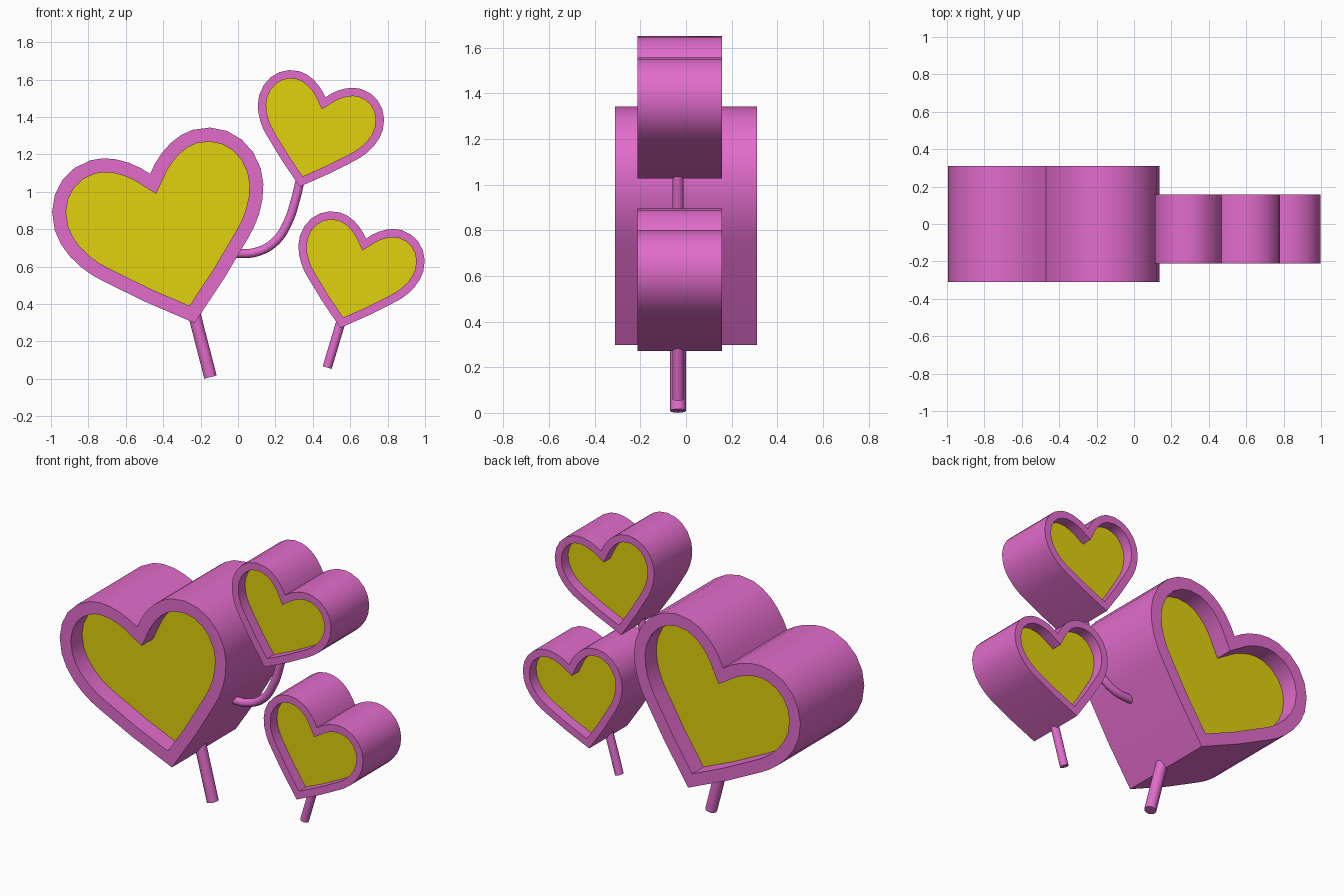
import bpy, bmesh, math
from mathutils import Vector
from mathutils.geometry import interpolate_bezier

if "Cube" in bpy.data.objects:
    bpy.data.objects.remove(bpy.data.objects["Cube"])


def material(name, color):
    m = bpy.data.materials.new(name)
    m.diffuse_color = color
    m.use_nodes = True
    m.node_tree.nodes["Principled BSDF"].inputs["Base Color"].default_value = m.diffuse_color
    return m


PINK = material("pink", (0.76, 0.15, 0.60, 1))
YELLOW = material("yellow", (0.75, 0.64, 0.004, 1))


def heart_outline():
    # right half: notch -> lobe top -> widest point -> flank -> tip at origin
    segs = [((0, .832), (.06, .91), (.17, .993), (.285, .993)),
            ((.285, .993), (.45, .993), (.575, .86), (.575, .69)),
            ((.575, .69), (.575, .55), (.48, .42), (.405, .355))]
    half = []
    for s in segs:
        half += interpolate_bezier(*[Vector(p) for p in s], 6)[:-1]
    half += [Vector((.405, .355)), Vector((.225, .188)), Vector((0, 0))]
    left = [Vector((-p.x, p.y)) for p in reversed(half[1:-1])]
    return [Vector((p[0], p[1])) for p in half + left]


def inset(pts, d):
    # mitred inward offset of a clockwise outline
    out = []
    for i, p in enumerate(pts):
        a = (p - pts[i - 1]).normalized()
        b = (pts[(i + 1) % len(pts)] - p).normalized()
        na, nb = Vector((a.y, -a.x)), Vector((b.y, -b.x))
        out.append(p + (na + nb) * (d / (1 + na.dot(nb))))
    return out


def loop(bm, pts, y):
    return [bm.verts.new((p.x, y, p.y)) for p in pts]


def bridge(bm, a, b):
    n = len(a)
    for i in range(n):
        j = (i + 1) % n
        bm.faces.new((a[i], a[j], b[j], b[i]))


def finish(bm, name, mat, loc, tilt, scale):
    bmesh.ops.recalc_face_normals(bm, faces=bm.faces)
    me = bpy.data.meshes.new(name)
    bm.to_mesh(me)
    bm.free()
    me.materials.append(mat)
    ob = bpy.data.objects.new(name, me)
    bpy.context.collection.objects.link(ob)
    ob.location = loc
    ob.rotation_euler = (0, math.radians(tilt), 0)
    ob.scale = (scale,) * 3
    bpy.ops.object.select_all(action='DESELECT')
    ob.select_set(True)
    bpy.context.view_layer.objects.active = ob
    bpy.ops.object.shade_smooth_by_angle(angle=math.radians(30))


OUTER = heart_outline()


def heart(name, loc, tilt, scale):
    # thick frame: outer wall, front rim, inner wall, back rim
    inner = inset(OUTER, 0.074)
    bm = bmesh.new()
    rings = [loop(bm, OUTER, -.31), loop(bm, inner, -.31),
             loop(bm, inner, .31), loop(bm, OUTER, .31)]
    for i in range(4):
        bridge(bm, rings[i], rings[(i + 1) % 4])
    finish(bm, name + "_frame", PINK, loc, tilt, scale)
    # recessed filling, slightly embedded in the frame
    core = inset(OUTER, 0.066)
    bm = bmesh.new()
    f, b = loop(bm, core, -.20), loop(bm, core, .20)
    bridge(bm, f, b)
    bm.faces.new(f)
    bm.faces.new(b)
    finish(bm, name + "_panel", YELLOW, loc, tilt, scale)


def stem(name, pts, radius):
    cu = bpy.data.curves.new(name, 'CURVE')
    cu.dimensions = '3D'
    cu.bevel_depth = radius
    cu.bevel_resolution = 4
    cu.resolution_u = 6
    cu.use_fill_caps = True
    sp = cu.splines.new('BEZIER')
    sp.bezier_points.add(len(pts) - 1)
    for bp, (x, z) in zip(sp.bezier_points, pts):
        bp.co = (x, -.035, z)
        bp.handle_left_type = bp.handle_right_type = 'AUTO'
    cu.materials.append(PINK)
    bpy.context.collection.objects.link(bpy.data.objects.new(name, cu))


# hearts
heart("large_heart", (-.232, 0, .298), -16.6, 1)
heart("upper_heart", (.33, -.027, 1.027), 16, .597)
heart("lower_heart", (.547, -.027, .272), 16, .597)

# stems
stem("large_stem", [(-.235, .35), (-.147, .009)], .034)
stem("lower_stem", [(.553, .315), (.477, .06)], .025)
stem("curved_stem", [(-.02, .668), (.10, .678), (.20, .735), (.268, .84),
                     (.308, .96), (.332, 1.06)], .024)
